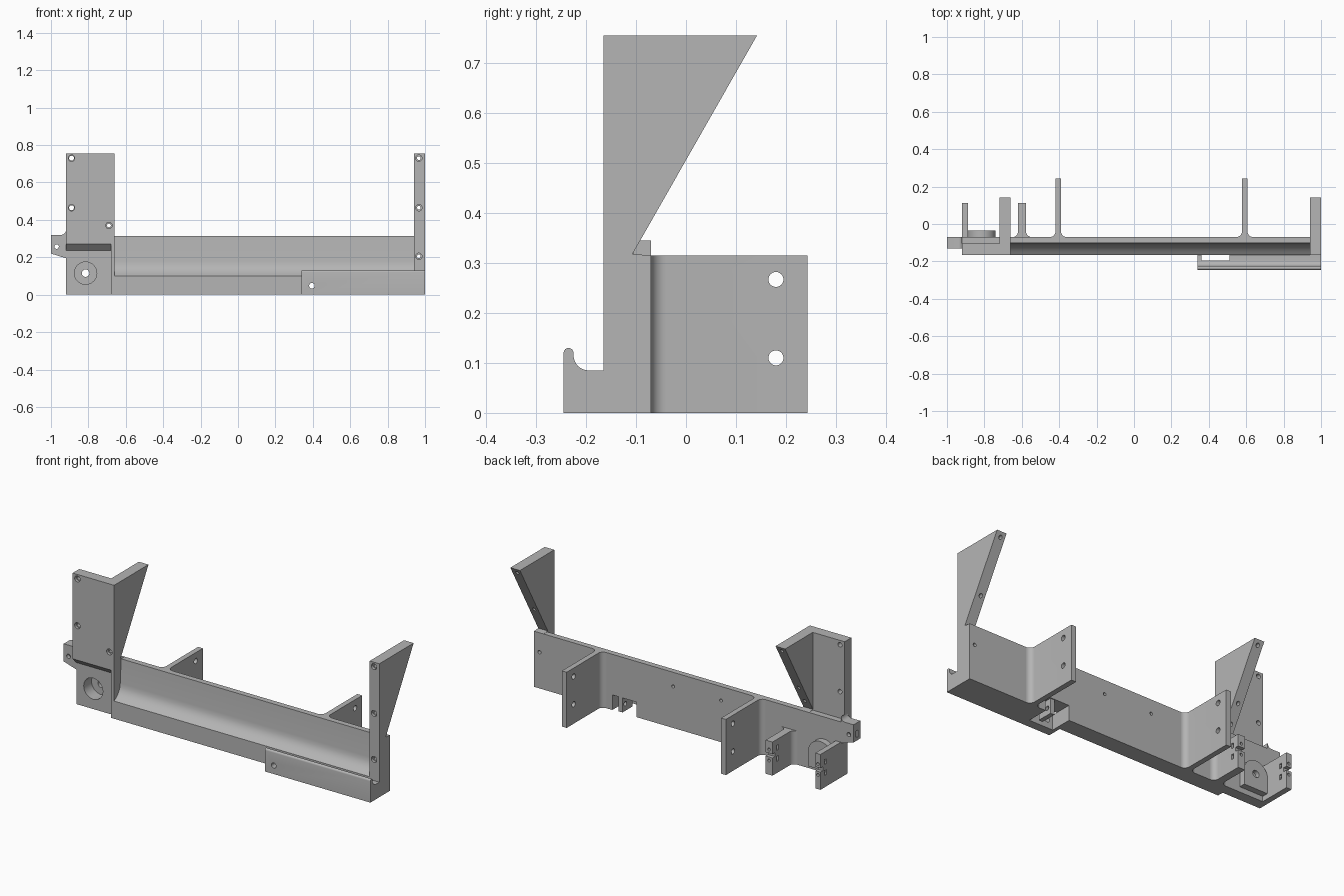
import bpy, bmesh, math
from mathutils import Vector

cube = bpy.data.objects.get("Cube")
if cube:
    bpy.data.objects.remove(cube, do_unlink=True)

grey = bpy.data.materials.new("plain_grey")
grey.use_nodes = True
grey.diffuse_color = (0.46, 0.46, 0.46, 1)
grey.node_tree.nodes["Principled BSDF"].inputs["Base Color"].default_value = (0.46, 0.46, 0.46, 1)

# Maps profile coordinates (u, v) and depth w to space for each extrusion axis
PLACE = {"X": lambda u, v, w: (w, u, v),
         "Y": lambda u, v, w: (u, w, v),
         "Z": lambda u, v, w: (u, v, w)}


def prism(name, profile, axis, lo, hi):
    """Extrude a closed profile along an axis."""
    bm = bmesh.new()
    base = [bm.verts.new(PLACE[axis](u, v, lo)) for u, v in profile]
    face = bm.faces.new(base)
    moved = bmesh.ops.extrude_face_region(bm, geom=[face])["geom"]
    shift = Vector(PLACE[axis](0, 0, hi - lo))
    bmesh.ops.translate(bm, vec=shift, verts=[g for g in moved if isinstance(g, bmesh.types.BMVert)])
    bmesh.ops.recalc_face_normals(bm, faces=bm.faces)
    mesh = bpy.data.meshes.new(name)
    bm.to_mesh(mesh)
    bm.free()
    mesh.materials.append(grey)
    obj = bpy.data.objects.new(name, mesh)
    bpy.context.scene.collection.objects.link(obj)
    return obj


def box(name, x, y, z):
    return prism(name, [(x[0], y[0]), (x[1], y[0]), (x[1], y[1]), (x[0], y[1])], "Z", *z)


def arc(cu, cv, r, start, end, n=8):
    angles = [math.radians(start + (end - start) * i / n) for i in range(n + 1)]
    return [(cu + r * math.cos(a), cv + r * math.sin(a)) for a in angles]


def rod(name, u, v, r, axis, lo, hi):
    return prism(name, arc(u, v, r, 0, 360, 32)[:-1], axis, lo, hi)


def cut(obj, tool):
    """Subtract a tool from a part and remove the tool."""
    tool.hide_render = True
    mod = obj.modifiers.new("cut", "BOOLEAN")
    mod.operation, mod.solver, mod.object = "DIFFERENCE", "EXACT", tool
    bpy.context.view_layer.objects.active = obj
    bpy.ops.object.modifier_apply(modifier=mod.name)
    bpy.data.objects.remove(tool, do_unlink=True)


def drill(obj, u, v, r, axis="Y", lo=-1, hi=1):
    cut(obj, rod("drill", u, v, r, axis, lo, hi))


def screw_hole(obj, x, z, r=0.01):
    # Through hole with a counterbored mouth
    drill(obj, x, z, r)
    drill(obj, x, z, 0.017, lo=-0.2, hi=-0.15)


FRONT, BACK, TOP = -0.165, -0.07, 0.315
parts = []

# Long beam: heavy foot, sloped ledge and thin upright wall
beam = prism("main_beam", [(FRONT, 0), (BACK, 0), (BACK, TOP), (-0.102, TOP), (-0.11, 0.18),
                           (-0.113, 0.16), (-0.12, 0.142), (-0.132, 0.126), (-0.148, 0.112),
                           (FRONT, 0.1)], "X", -0.68, 0.94)
cut(beam, box("window_tool", (0.36, 0.51), (-0.3, 0), (-0.1, 0.085)))
for x in (0.13, -0.17):
    drill(beam, x, 0.235, 0.009, lo=-0.09, hi=0)
parts.append(beam)

# Tab inside the beam window
tab = box("window_tab", (0.45, 0.475), (FRONT, -0.075), (0, 0.086))
drill(tab, -0.1, 0.04, 0.012, "X")
parts.append(tab)

# Tall end columns with tapering wings
wing = [(FRONT, 0.755), (0.142, 0.755), (-0.107, 0.318), (BACK, TOP)]
right_column = prism("left_end_column", [(BACK, 0), (FRONT, 0)] + wing, "X", 0.94, 1)
for z in (0.73, 0.465, 0.205):
    screw_hole(right_column, 0.967, z)
left_wing = prism("right_wing", [(BACK, 0.1), (FRONT, 0.1)] + wing, "X", -0.72, -0.66)
cut(left_wing, prism("recess_tool", [(-0.3, 0), (-0.13, 0), (-0.13, 0.235), (FRONT, 0.27), (-0.3, 0.27)],
                     "X", -0.8, -0.68))
for z in (0.73, 0.465, 0.37):
    screw_hole(left_wing, -0.69, z) if z < 0.4 else drill(left_wing, -0.69, z, 0.01, lo=-0.1)
parts += [right_column, left_wing]

# Upper plate with chamfered underside
upper = prism("upper_plate", [(-0.105, 0.235), (-0.13, 0.235), (FRONT, 0.27), (FRONT, 0.755),
                              (-0.105, 0.755)], "X", -0.92, -0.72)
for z in (0.73, 0.465):
    screw_hole(upper, -0.89, z, 0.013)
parts.append(upper)

# Recessed lower plate and round-topped boss behind it, bored together
lower = box("lower_plate", (-0.92, -0.68), (-0.13, BACK), (0, TOP))
boss = prism("rear_boss", [(-0.89, 0.03)] + [(-0.74, 0.03)] + arc(-0.815, 0.115, 0.075, 0, 180, 24),
             "Y", BACK, -0.035)
for part in (lower, boss):
    drill(part, -0.815, 0.115, 0.06, lo=-0.3, hi=-0.06)
    drill(part, -0.815, 0.115, 0.02)
parts += [lower, boss]

# Side ear with a small fillet and nut slot
ear = prism("side_ear", [(-1, 0.22), (-0.92, 0.195), (-0.92, 0.34)]
            + arc(-0.945, 0.345, 0.025, 0, -90) + [(-1, 0.32)], "Y", -0.13, BACK)
drill(ear, -0.97, 0.257, 0.012)
cut(ear, box("slot_tool", (-1.1, -0.95), (-0.108, -0.092), (0.238, 0.276)))
parts.append(ear)

# Front hook rail with concave lip
rail = prism("hook_rail", [(FRONT, 0), (-0.245, 0)] + arc(-0.235, 0.12, 0.01, 180, 0)
             + arc(-0.195, 0.115, 0.03, 180, 270) + [(FRONT, 0.085)], "X", 0.34, 1)
cut(rail, box("gap_tool", (0.36, 0.51), (-0.195, 0), (-0.1, 0.3)))
drill(rail, 0.395, 0.048, 0.015)
parts.append(rail)


def rear_plate(name, x0, x1, depth, height, fillet):
    """Upright rear plate blended into the wall by fillets."""
    y = BACK + fillet
    profile = ([(x1 + fillet, BACK - 0.005)] + arc(x1 + fillet, y, fillet, 270, 180)
               + [(x1, depth), (x0, depth)] + arc(x0 - fillet, y, fillet, 0, -90)
               + [(x0 - fillet, BACK - 0.005)])
    plate = prism(name, profile, "Z", 0, height)
    parts.append(plate)
    return plate


# Large rear mounting plates
for name, x0 in (("right_rear_plate", -0.42), ("left_rear_plate", 0.577)):
    plate = rear_plate(name, x0, x0 + 0.03, 0.243, TOP, 0.03)
    for z in (0.11, 0.267):
        drill(plate, 0.18, z, 0.015, "X")

# Small rear plates with end notch, nut slots and screw holes
inner = rear_plate("inner_small_plate", -0.62, -0.577, 0.112, 0.19, 0.03)
outer = box("outer_small_plate", (-0.92, -0.888), (BACK, 0.112), (0, 0.2))
parts.append(outer)
for plate, x in ((inner, -0.598), (outer, -0.904)):
    cut(plate, box("notch_tool", (x - 0.1, x + 0.1), (0.09, 0.2), (0.1, 0.122)))
    for z in (0.08, 0.142):
        cut(plate, box("nut_tool", (x - 0.1, x + 0.1), (0.06, 0.075), (z - 0.014, z + 0.014)))
        drill(plate, x, z, 0.008, lo=0.05, hi=0.2)

# Smooth fillets and bores while keeping crisp edges
bpy.ops.object.select_all(action="DESELECT")
for part in parts:
    part.select_set(True)
bpy.context.view_layer.objects.active = parts[0]
bpy.ops.object.shade_smooth_by_angle(angle=math.radians(25))
